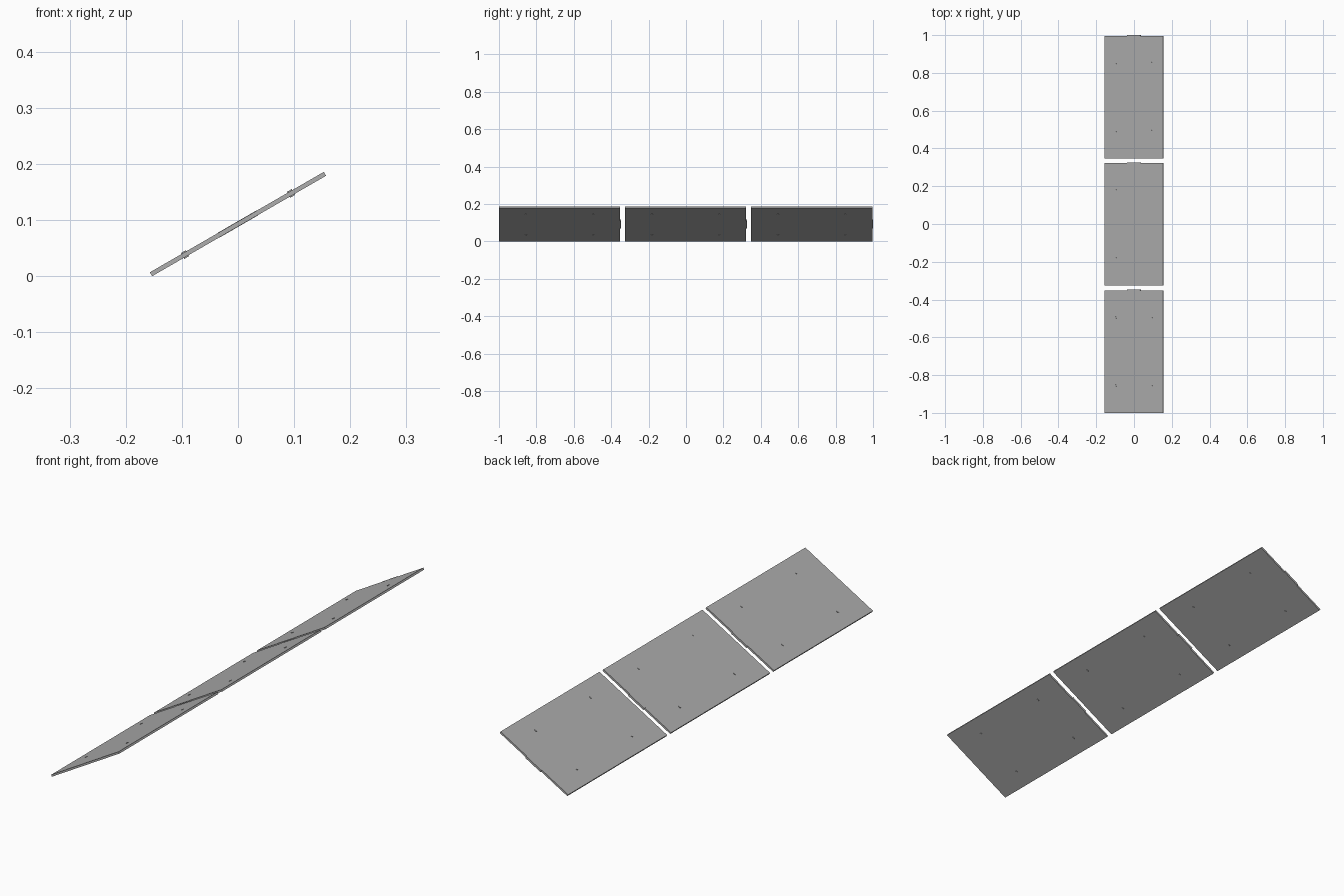
import bpy
import math
from mathutils import Matrix, Vector

cube = bpy.data.objects.get("Cube")
if cube:
    bpy.data.objects.remove(cube, do_unlink=True)

WIDTH, LENGTH, THICK = 0.358, 0.648, 0.008
PITCH, TAB = 0.674, 0.004
TILT = Matrix.Rotation(math.radians(-30), 4, 'Y')
CENTRE_Z = (WIDTH * 0.5 + THICK * math.cos(math.radians(30))) / 2

grey = bpy.data.materials.new("plain grey")
grey.use_nodes = True
colour = (0.42, 0.42, 0.42, 1)
grey.diffuse_color = colour
grey.node_tree.nodes["Principled BSDF"].inputs["Base Color"].default_value = colour


def place(name, local, frame):
    """Name the new object, colour it and seat it in the tilted panel frame."""
    obj = bpy.context.object
    obj.name = name
    obj.data.materials.append(grey)
    obj.matrix_world = frame @ Matrix.Translation(Vector(local))
    return obj


def box(name, size, local, frame):
    bpy.ops.mesh.primitive_cube_add(size=1)
    bpy.context.object.data.transform(Matrix.Diagonal((*size, 1)))
    return place(name, local, frame)


for i, label in enumerate(("front", "middle", "back")):
    y = -1 + LENGTH / 2 + i * PITCH
    frame = Matrix.Translation((0, y, CENTRE_Z)) @ TILT

    # Flat tilted sheet
    box(f"{label}_panel", (WIDTH, LENGTH, THICK), (0, 0, 0), frame)

    # Shallow tab on the rear edge
    box(f"{label}_edge_tab", (0.08, TAB * 2, THICK + 0.001),
        (0, LENGTH / 2, 0), frame)

    # Four bolts showing on both faces
    for sx in (-1, 1):
        for sy in (-1, 1):
            bpy.ops.mesh.primitive_cylinder_add(
                vertices=12, radius=0.005, depth=THICK + 0.004)
            place(f"{label}_bolt", (sx * 0.109, sy * 0.18, 0), frame)
